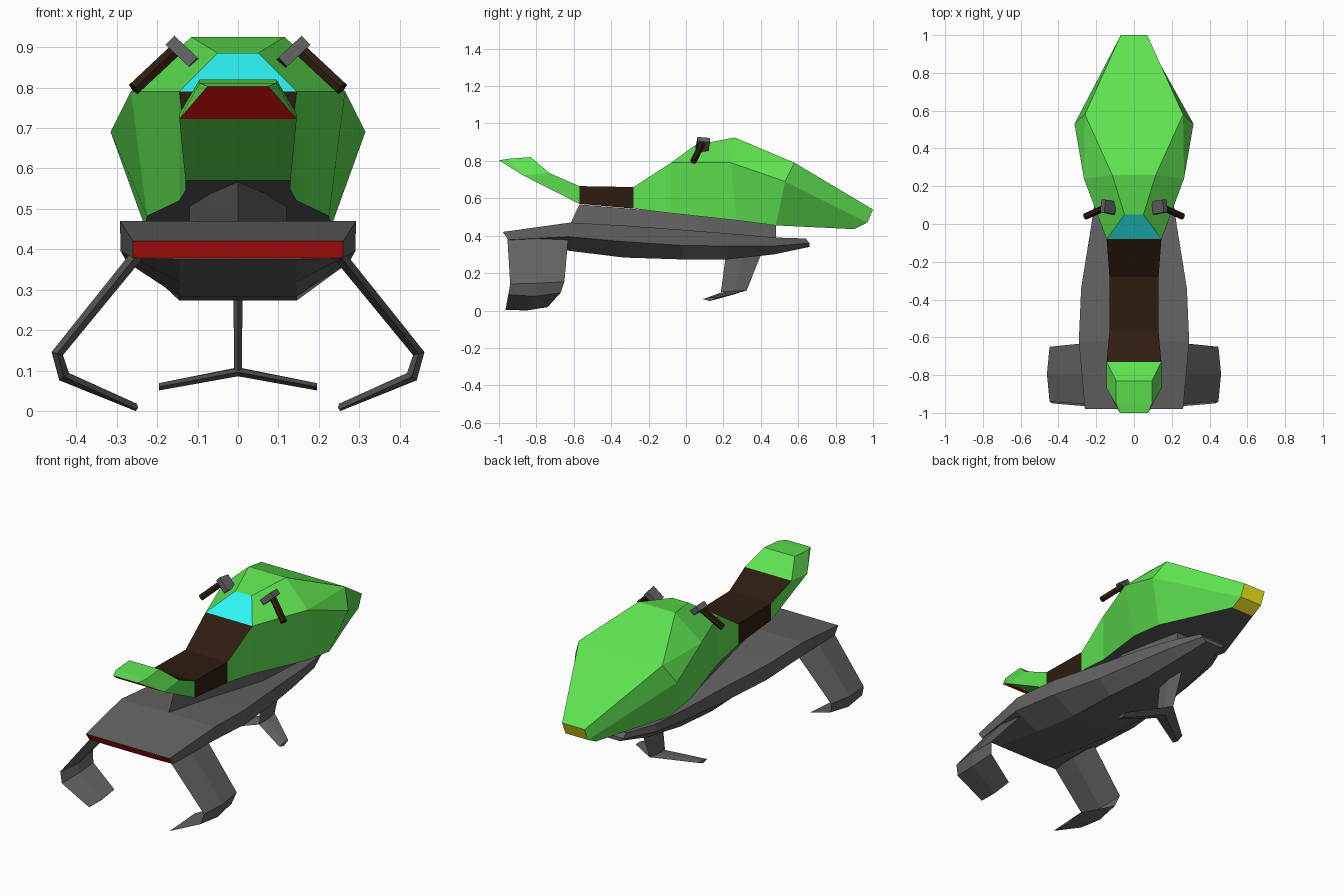
import bpy, bmesh
from mathutils import Vector, Matrix

if "Cube" in bpy.data.objects:
    bpy.data.objects.remove(bpy.data.objects["Cube"])

COLORS = {"green": (.112, .77, .08), "brown": (.027, .0118, .005), "cyan": (.025, .93, .92),
          "red": (.88, .008, .006), "yellow": (.95, .88, .013), "grey": (.128, .124, .124)}
MATS = {}
for cname, rgb in COLORS.items():
    MATS[cname] = bpy.data.materials.new(cname)
    MATS[cname].diffuse_color = (*rgb, 1)


def finish(name, bm, names, mirror=False):
    bmesh.ops.recalc_face_normals(bm, faces=bm.faces)
    me = bpy.data.meshes.new(name)
    bm.to_mesh(me)
    bm.free()
    for n in names:
        me.materials.append(MATS[n])
    ob = bpy.data.objects.new(name, me)
    bpy.context.collection.objects.link(ob)
    if mirror:
        ob.modifiers.new("Mirror", 'MIRROR')
    return ob


def skin(name, rings, paint=lambda seg, k: "grey", caps=(True, True), mirror=False):
    """Skin closed rings; coincident points merge, so faces may shrink to triangles.
    Strips: -1 top, 0.. down the sides, last = bottom."""
    bm, verts, names = bmesh.new(), {}, []
    n = len(rings[0])

    def face(pts, color):
        vs = []
        for p in pts:
            key = tuple(round(c, 4) for c in p)
            v = verts.get(key) or verts.setdefault(key, bm.verts.new(p))
            if v not in vs:
                vs.append(v)
        if len(vs) > 2 and not bm.faces.get(vs):
            if color not in names:
                names.append(color)
            bm.faces.new(vs).material_index = names.index(color)

    for s in range(len(rings) - 1):
        a, b = rings[s], rings[s + 1]
        for k in range(n):
            j = (k + 1) % n
            face((a[k], a[j], b[j], b[k]), paint(s, k if k < n // 2 else n - 2 - k))
    for use, ring, tag in ((caps[0], rings[0], "start"), (caps[1], rings[-1], "end")):
        for i in range(n // 2 - 1 if use else 0):
            face((ring[i], ring[i + 1], ring[n - 2 - i], ring[n - 1 - i]), paint(tag, i))
    return finish(name, bm, names, mirror)


def sym(half):
    return list(half) + [(-x, y, z) for x, y, z in reversed(half)]


# Lower hull: deck edge, rim and keel edge at each station, red tail light at the rear
hull = [((.26, -.98, .42), (.26, -.95, .378), (.145, -.95, .375)),
        ((.292, -.62, .47), (.29, -.63, .395), (.145, -.63, .32)),
        ((.28, -.34, .455), (.275, -.33, .368), (.145, -.33, .283)),
        ((.225, 0, .43), (.225, -.02, .348), (.145, -.02, .273)),
        ((.19, .25, .41), (.19, .22, .345), (.12, .22, .273)),
        ((.145, .48, .39), (.145, .47, .345), (.09, .47, .30)),
        ((.075, .64, .385), (.075, .66, .36), (.05, .66, .34))]
skin("hull", [sym(h) for h in hull],
     lambda s, k: "red" if s == "start" and k == 0 else "grey")

# Wedge joining the hull to the seat and cowl
wedge = [((0, -.57, .567), (0, -.62, .46)), ((.12, .05, .515), (.12, .05, .42)),
         ((.10, .48, .455), (.10, .48, .38))]
skin("support_wedge", [sym(w) for w in wedge])

# Seat
seat = [((.13, -.57, .665), (.13, -.57, .57)), ((.13, -.28, .66), (.13, -.28, .545))]
skin("seat", [sym(r) for r in seat], lambda s, k: "grey" if k == 1 else "brown", (False, False))

# Tail with brown backrest and red rear panel
low = (.145, -.87, .722)
tail = [seat[0], ((.145, -.73, .735), low), ((.095, -.83, .82), low),
        ((.095, -.95, .811), low), ((.075, -1, .803), low)]


def tail_paint(s, k):
    if s == "end":
        return "red"
    return "brown" if s == 0 and k == -1 else "green"


skin("tail", [sym(r) for r in tail], tail_paint, (False, True))

# Cowl: top, shoulder, widest and lower edge points, with windshield and yellow nose lights
p, q = (.13, -.28, .66), (.145, -.08, .79)
b = (.145, -.08, .52)
u, w, nose = (.265, .24, .79), (.26, .58, .79), (.07, 1, .54)
cowl = [(p, p, p, (.13, -.28, .545)), (q, q, q, b), ((.05, .05, .885), q, q, b),
        ((.115, .26, .925), u, u, (.225, .27, .482)),
        (w, w, (.315, .53, .69), (.23, .48, .455)),
        (nose, nose, (.07, .97, .47), (.07, .9, .435))]


def cowl_paint(s, k):
    if s == "end":
        return "yellow"
    if k == 3:
        return "grey"
    return {0: "brown", 1: "cyan"}.get(s, "green") if k == -1 else "green"


skin("cowl", [sym(r) for r in cowl], cowl_paint, (False, True))


# Bent rear legs with a lens-shaped section: (x, z, rear y, front y, x/z half thickness)
def lens(x, z, y0, y1, tx, tz, tilt=0):
    m = (y0 + y1) / 2
    return [(x, y1, z + tilt), (x + tx, m, z + tz), (x, y0, z), (x - tx, m, z - tz)]


skin("rear_leg", [lens(.25, .385, -.955, -.63, .012, .010),
                  lens(.447, .142, -.94, -.65, .014, .004, .012),
                  lens(.430, .085, -.95, -.67, .012, -.009, .01),
                  lens(.25, .004, -.965, -.74, .003, -.004, .014)], mirror=True)

# Front strut and its swept-back foot
skin("front_strut", [lens(0, .31, .215, .405, .011, 0), lens(0, .10, .187, .325, .01, 0, .008)])
skin("front_foot", [lens(0, .096, .187, .325, 0, .01, .012),
                    lens(.195, .06, .09, .168, 0, .009, .008)], mirror=True)


# Handlebars: a boxy bracket and a six-sided grip on each side
def bar(name, a, b, sx, sy, sides, color):
    a, b = Vector(a), Vector(b)
    d = b - a
    bm = bmesh.new()
    bmesh.ops.create_cone(bm, cap_ends=True, segments=sides, radius1=1, radius2=1, depth=1)
    if sides == 4:
        bmesh.ops.rotate(bm, verts=bm.verts, matrix=Matrix.Rotation(.785398, 3, 'Z'))
    z = d.normalized()
    x = Vector((0, 1, 0)).cross(z).normalized()
    rot = Matrix((x, z.cross(x), z)).transposed().to_4x4()
    bm.transform(Matrix.Translation((a + b) / 2) @ rot @ Matrix.Diagonal((sx, sy, d.length, 1)))
    finish(name, bm, [color], True)


bar("handlebar_bracket", (.108, .085, .86), (.165, .095, .914), .022, .048, 4, "grey")
bar("handlebar_grip", (.15, .088, .897), (.257, .04, .797), .018, .018, 6, "brown")

for m in bpy.data.materials:
    if m.users and not m.is_grease_pencil:
        m.use_nodes = True
        m.node_tree.nodes["Principled BSDF"].inputs["Base Color"].default_value = m.diffuse_color
